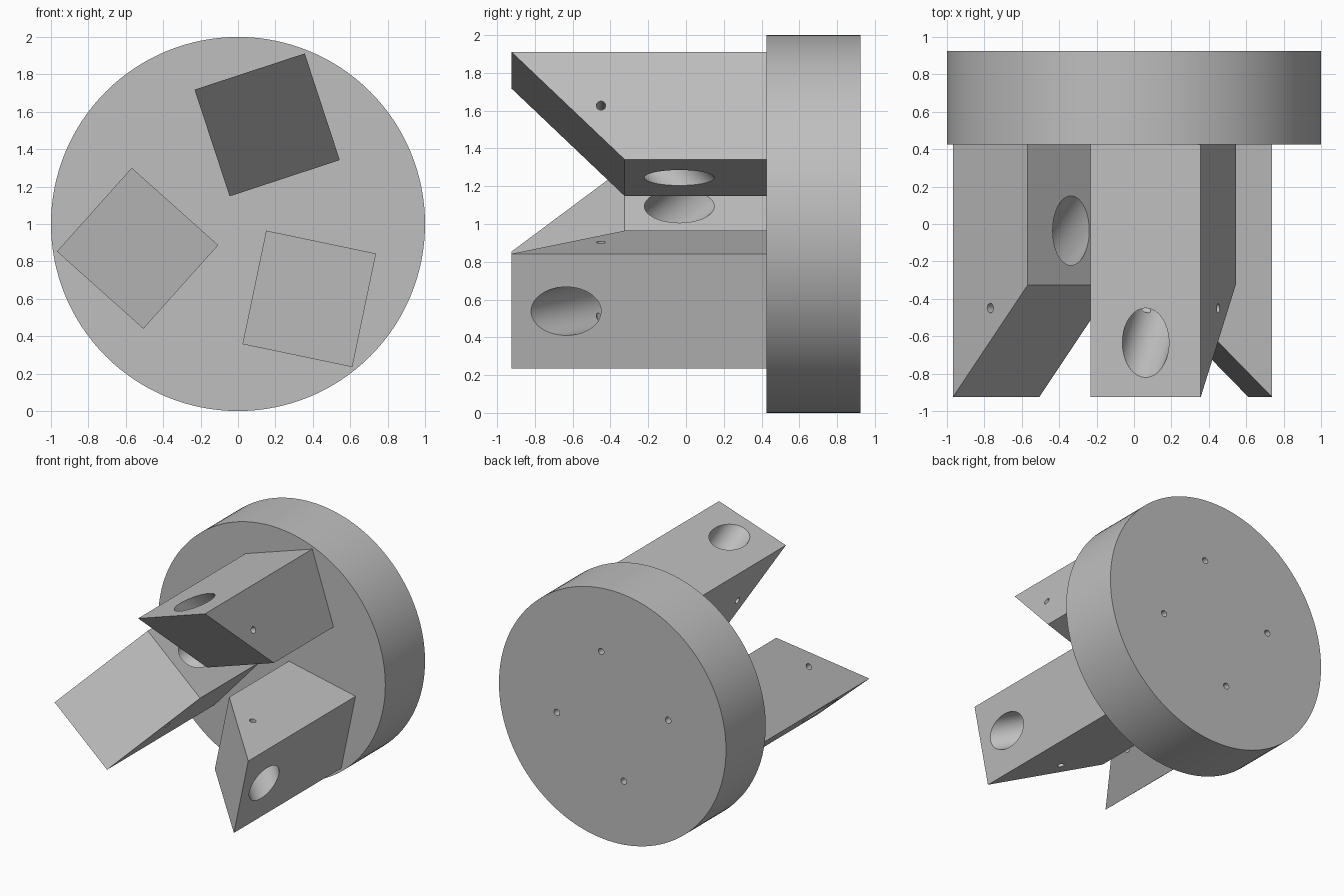
import bpy, bmesh, math
from mathutils import Matrix, Vector

default = bpy.data.objects.get("Cube")
if default:
    bpy.data.objects.remove(default)

GREY = (0.52, 0.52, 0.52, 1)
steel = bpy.data.materials.new("plain grey")
steel.use_nodes = True
steel.diffuse_color = GREY
steel.node_tree.nodes["Principled BSDF"].inputs["Base Color"].default_value = GREY

FACE, BACK, TIP = 0.425, 0.925, -0.925   # disc front, disc back, jaw tip along y
WIDTH, HEIGHT = 0.62, 0.6                # jaw cross-section


def add_object(name, bm):
    bmesh.ops.recalc_face_normals(bm, faces=bm.faces)
    mesh = bpy.data.meshes.new(name)
    bm.to_mesh(mesh)
    bm.free()
    mesh.materials.append(steel)
    obj = bpy.data.objects.new(name, mesh)
    bpy.context.collection.objects.link(obj)
    return obj


def cylinder(name, centre, direction, radius, length, sides):
    bm = bmesh.new()
    turn = Vector(direction).to_track_quat('Z', 'Y').to_matrix().to_4x4()
    bmesh.ops.create_cone(bm, cap_ends=True, segments=sides, radius1=radius,
                          radius2=radius, depth=length,
                          matrix=Matrix.Translation(centre) @ turn)
    return add_object(name, bm)


def drill(target, cutters):
    for cutter in cutters:
        mod = target.modifiers.new("hole", 'BOOLEAN')
        mod.operation, mod.solver, mod.object = 'DIFFERENCE', 'EXACT', cutter
    # Bake the holes, then drop the cutters
    bpy.context.view_layer.update()
    graph = bpy.context.evaluated_depsgraph_get()
    mesh = bpy.data.meshes.new_from_object(target.evaluated_get(graph))
    target.modifiers.clear()
    target.data = mesh
    for cutter in cutters:
        bpy.data.objects.remove(cutter)
    bpy.ops.object.select_all(action='DESELECT')
    target.select_set(True)
    bpy.context.view_layer.objects.active = target
    bpy.ops.object.shade_smooth_by_angle(angle=math.radians(30))


# Round base disc with four blind screw holes in its back
disc = cylinder("base_disc", (0, (FACE + BACK) / 2, 1), (0, 1, 0), 1, BACK - FACE, 128)
screws = []
for i in range(4):
    a = math.radians(78.5 + 90 * i)
    spot = (0.5 * math.cos(a), BACK, 1 + 0.5 * math.sin(a))
    screws.append(cylinder("screw_cutter", spot, (0, 1, 0), 0.025, 0.5, 24))
drill(disc, screws)

# Three wedge-ended jaws, each with a slanted bore and a cross pin hole
for i, name in enumerate(("upper_jaw", "right_jaw", "left_jaw")):
    bm = bmesh.new()
    h = HEIGHT / 2
    profile = [(TIP, h), (FACE, h), (FACE, -h), (TIP + HEIGHT, -h)]
    side = bm.faces.new([bm.verts.new((-WIDTH / 2, y, z)) for y, z in profile])
    grown = bmesh.ops.extrude_face_region(bm, geom=[side])["geom"]
    bmesh.ops.translate(bm, vec=(WIDTH, 0, 0),
                        verts=[v for v in grown if isinstance(v, bmesh.types.BMVert)])
    jaw = add_object(name, bm)
    bore = cylinder("bore_cutter", (0, -0.335, 0), (0, 1, -1), 0.131, 2, 64)
    pin = cylinder("pin_cutter", (0, -0.45, 0), (1, 0, 0), 0.025, 1, 24)
    drill(jaw, [bore, pin])
    # Lean the jaw, move it off centre, then step it round the disc
    spin = Matrix.Rotation(math.radians(120 * i), 4, 'Y')
    lean = Matrix.Rotation(math.radians(-18.2), 4, 'Y')
    jaw.data.transform(Matrix.Translation((0, 0, 1)) @ spin
                       @ Matrix.Translation((0.156, 0, 0.53)) @ lean)
